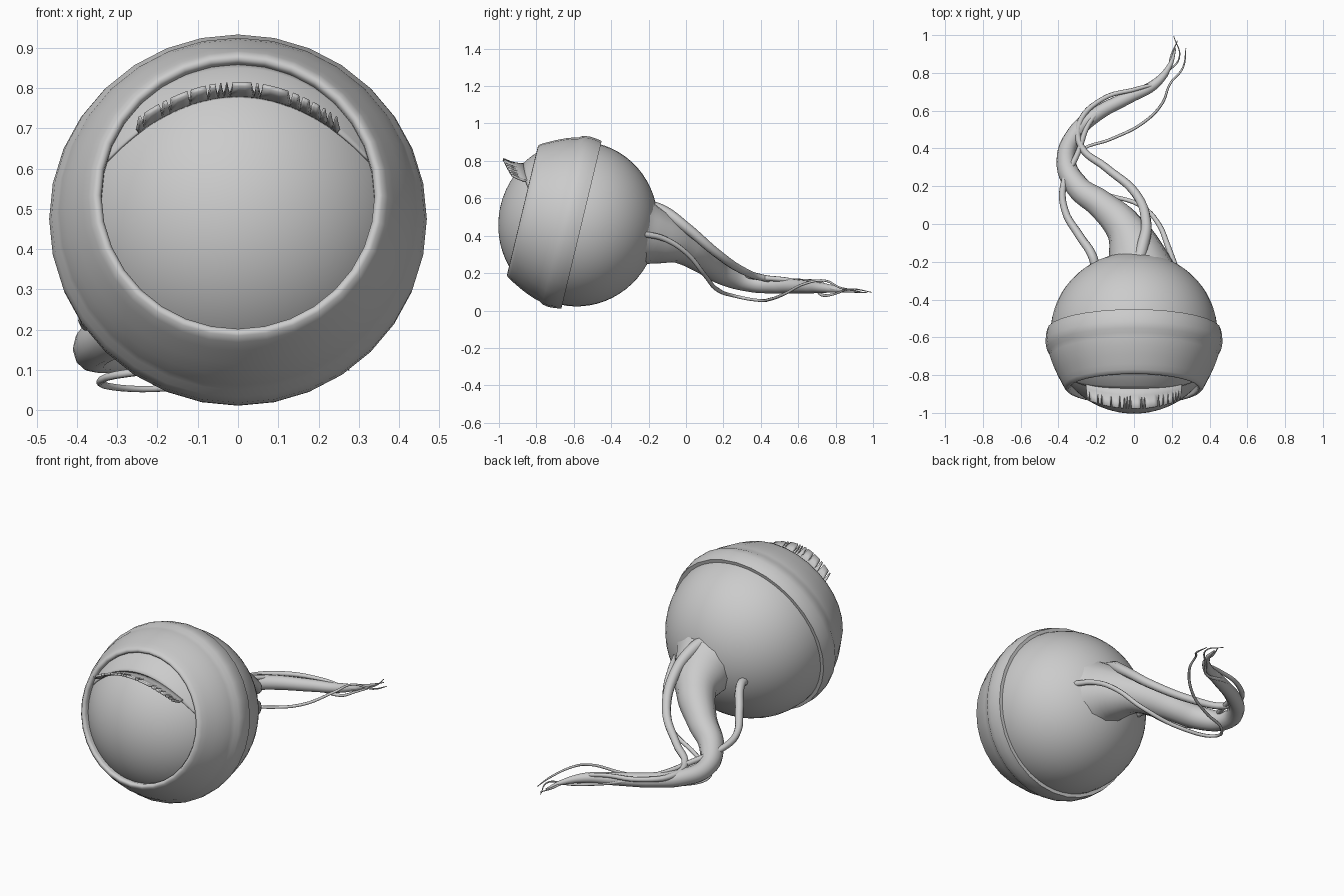
import bpy, bmesh, math, random
from mathutils import Matrix, Vector

random.seed(4)
C = Vector((0, -0.577, 0.463))
T = math.radians(13.5)
# local z = gaze direction, local y = up, local x = side
FRAME = Matrix(((1, 0, 0, C.x),
                (0, math.sin(T), -math.cos(T), C.y),
                (0, math.cos(T), math.sin(T), C.z),
                (0, 0, 0, 1)))
RA, RP = 0.426, 0.442   # eyeball radius along / across the gaze


def add_mesh(name, bm, matrix=None, angle=40):
    bmesh.ops.recalc_face_normals(bm, faces=bm.faces[:])
    me = bpy.data.meshes.new(name)
    bm.to_mesh(me)
    bm.free()
    ob = bpy.data.objects.new(name, me)
    bpy.context.collection.objects.link(ob)
    if matrix:
        ob.matrix_world = matrix
    bpy.ops.object.select_all(action='DESELECT')
    ob.select_set(True)
    bpy.context.view_layer.objects.active = ob
    bpy.ops.object.shade_smooth_by_angle(angle=math.radians(angle))
    return ob


def solidify(ob, thickness, offset):
    m = ob.modifiers.new("thickness", 'SOLIDIFY')
    m.thickness, m.offset = thickness, offset


def grid(bm, rows):
    vs = [[bm.verts.new(p) for p in row] for row in rows]
    for a, b in zip(vs, vs[1:]):
        for i in range(len(a) - 1):
            bm.faces.new((a[i], a[i + 1], b[i + 1], b[i]))


# Eyeball
bm = bmesh.new()
bmesh.ops.create_uvsphere(bm, u_segments=48, v_segments=32, radius=1)
bmesh.ops.scale(bm, vec=(RP, RP, RA), verts=bm.verts)
add_mesh("eyeball", bm, FRAME)

# Outer eyelid shell with raised band: (position along gaze, radius)
profile = [(-0.019, 0.43), (-0.019, 0.460), (0.01, 0.466), (0.05, 0.469),
           (0.085, 0.463), (0.105, 0.450), (0.13, 0.444), (0.17, 0.430),
           (0.215, 0.410), (0.26, 0.387), (0.288, 0.372), (0.304, 0.359),
           (0.306, 0.347), (0.294, 0.339), (0.25, 0.338)]
bm = bmesh.new()
N = 32
grid(bm, [[(r * math.cos(2 * math.pi * i / N), r * math.sin(2 * math.pi * i / N), s)
           for s, r in profile] for i in range(N + 1)])
bmesh.ops.remove_doubles(bm, verts=bm.verts, dist=1e-5)
add_mesh("eyelid_shell", bm, FRAME, 75)

# Upper lid: crescent hugging the eyeball under the rim
bm = bmesh.new()
rows = []
for i in range(33):
    x = -0.333 + 0.666 * i / 32
    low = 0.24 - 1.4 * x * x
    high = max(low + 0.002, math.sqrt(0.345 ** 2 - x * x))
    row = []
    for j in range(6):
        v = low + (high - low) * j / 5
        row.append((x, v, RA * math.sqrt(1 - (x * x + v * v) / RP ** 2) + 0.003))
    rows.append(row)
grid(bm, rows)
solidify(add_mesh("upper_lid", bm, FRAME), 0.008, 0)


# Eyelashes: curved strip split by narrow slits
def lash_point(x, t):
    y = -0.86 + 0.45 * x * x + t * (-0.118 + 0.3 * x * x)
    z = 0.78 - 1.44 * x * x + 0.03 * t * t
    return (x, y, z)


cuts = [-0.25, -0.235, -0.19, -0.17, -0.12, -0.075, -0.05, -0.035, -0.02, 0.04,
        0.055, 0.13, 0.155, 0.18, 0.205, 0.22, 0.235, 0.25]
bm = bmesh.new()
for a, b in zip(cuts, cuts[1:]):
    gap = min(random.uniform(0.004, 0.008), (b - a) * 0.42)
    rows = []
    for t in (0, 0.4, 0.7, 1):
        g = gap * max(0, t - 0.4) / 0.6
        rows.append([lash_point(a + g + (b - a - 2 * g) * k / 3, t) for k in range(4)])
    grid(bm, rows)
bmesh.ops.remove_doubles(bm, verts=bm.verts, dist=1e-5)
solidify(add_mesh("eyelashes", bm), 0.012, 0)


# Nerve strands: points are (x, y, z, radius)
def strand(name, pts, sides):
    cu = bpy.data.curves.new(name, 'CURVE')
    cu.dimensions = '3D'
    cu.bevel_depth = 1
    cu.bevel_resolution = sides
    cu.resolution_u = 6
    cu.use_fill_caps = True
    sp = cu.splines.new('BEZIER')
    sp.bezier_points.add(len(pts) - 1)
    for bp, (x, y, z, r) in zip(sp.bezier_points, pts):
        bp.co, bp.radius = (x, y, z), r
        bp.handle_left_type = bp.handle_right_type = 'AUTO'
    sp.use_smooth = True
    ob = bpy.data.objects.new(name, cu)
    bpy.context.collection.objects.link(ob)


strand("optic_nerve", [
    (0.03, -0.26, 0.42, 0.20), (0.01, -0.155, 0.395, 0.15), (-0.05, -0.02, 0.35, 0.102),
    (-0.17, 0.10, 0.27, 0.078), (-0.30, 0.20, 0.20, 0.064), (-0.36, 0.34, 0.15, 0.05),
    (-0.31, 0.48, 0.135, 0.044), (-0.20, 0.58, 0.13, 0.039), (-0.03, 0.67, 0.125, 0.034),
    (0.11, 0.74, 0.12, 0.026), (0.19, 0.84, 0.11, 0.013), (0.22, 0.93, 0.10, 0.004)], 4)
strand("left_strand", [
    (-0.20, -0.25, 0.38, 0.024), (-0.22, -0.17, 0.38, 0.024), (-0.29, -0.06, 0.30, 0.022),
    (-0.365, 0.07, 0.24, 0.019), (-0.375, 0.2, 0.215, 0.017), (-0.30, 0.37, 0.18, 0.015),
    (-0.22, 0.56, 0.16, 0.013), (-0.05, 0.69, 0.12, 0.010), (0.12, 0.74, 0.08, 0.008),
    (0.17, 0.80, 0.09, 0.006), (0.24, 0.88, 0.115, 0.004), (0.21, 0.995, 0.097, 0.002)], 2)
strand("top_strand", [
    (0.02, -0.21, 0.56, 0.034), (0.045, -0.12, 0.53, 0.032), (0.065, 0.0, 0.445, 0.028),
    (0.01, 0.16, 0.31, 0.024), (-0.15, 0.30, 0.215, 0.021), (-0.28, 0.41, 0.175, 0.018),
    (-0.29, 0.53, 0.16, 0.016), (-0.17, 0.66, 0.155, 0.013), (0.03, 0.72, 0.15, 0.011),
    (0.16, 0.77, 0.12, 0.008), (0.20, 0.90, 0.10, 0.005), (0.23, 0.97, 0.095, 0.002)], 2)
strand("right_strand", [
    (0.22, -0.23, 0.41, 0.016), (0.18, -0.12, 0.385, 0.015), (0.13, 0.0, 0.31, 0.013),
    (0.03, 0.10, 0.19, 0.012), (-0.18, 0.17, 0.11, 0.011), (-0.34, 0.27, 0.075, 0.009),
    (-0.29, 0.38, 0.055, 0.008), (-0.12, 0.45, 0.06, 0.008), (0.04, 0.53, 0.09, 0.008),
    (0.15, 0.64, 0.145, 0.007), (0.19, 0.74, 0.16, 0.006), (0.26, 0.83, 0.12, 0.005),
    (0.275, 0.93, 0.10, 0.002)], 2)
